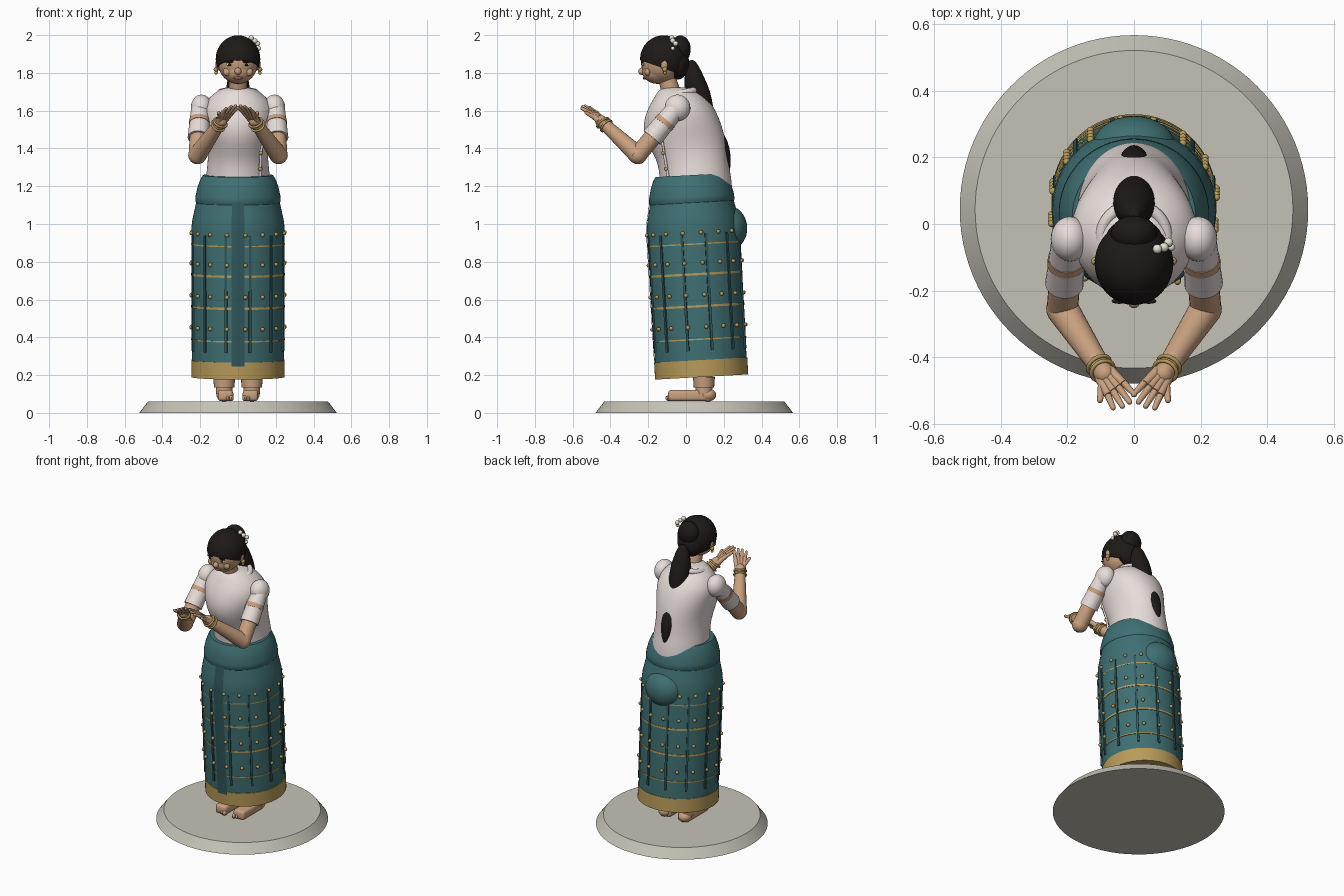
import bpy, bmesh
from math import sin, cos, pi, radians, sqrt
from mathutils import Matrix, Vector

if "Cube" in bpy.data.objects:
    bpy.data.objects.remove(bpy.data.objects["Cube"])


def material(name, r, g, b):
    m = bpy.data.materials.new(name)
    m.diffuse_color = (r, g, b, 1)
    m.use_nodes = True
    m.node_tree.nodes["Principled BSDF"].inputs["Base Color"].default_value = m.diffuse_color
    return m


TEAL = material("teal", .05, .16, .17)
DARK = material("dark_teal", .03, .095, .105)
GOLD = material("gold", .48, .33, .10)
WHITE = material("blouse", .80, .72, .70)
SKIN = material("skin", .58, .35, .21)
HAIR = material("hair", .013, .010, .009)
STONE = material("stone", .56, .54, .47)
PEARL = material("pearl", .8, .78, .65)
LIP = material("lip", .35, .12, .10)


def finish(name, bm, mat, world=Matrix(), angle=40):
    bmesh.ops.recalc_face_normals(bm, faces=bm.faces)
    me = bpy.data.meshes.new(name)
    bm.to_mesh(me)
    bm.free()
    ob = bpy.data.objects.new(name, me)
    bpy.context.collection.objects.link(ob)
    me.materials.append(mat)
    ob.matrix_world = world
    bpy.ops.object.select_all(action='DESELECT')
    ob.select_set(True)
    bpy.context.view_layer.objects.active = ob
    bpy.ops.object.shade_smooth_by_angle(angle=radians(angle))
    return ob


def loft(name, rings, mat, n=48, world=Matrix(), arc=None, subsurf=0):
    """Elliptical sections (y centre, z, x radius, y radius); arc limits the sweep."""
    bm = bmesh.new()
    a0, a1 = arc or (0, 2 * pi)
    count = n + 1 if arc else n
    rows = [[bm.verts.new((rx * cos(a0 + (a1 - a0) * i / n), y + ry * sin(a0 + (a1 - a0) * i / n), z))
             for i in range(count)] for y, z, rx, ry in rings]
    for lo, hi in zip(rows, rows[1:]):
        for i in range(n):
            j = (i + 1) % count
            bm.faces.new((lo[i], lo[j], hi[j], hi[i]))
    if not arc:
        bm.faces.new(rows[0])
        bm.faces.new(rows[-1])
    ob = finish(name, bm, mat, world)
    if subsurf:
        ob.modifiers.new("smooth", 'SUBSURF').levels = subsurf
        ob.modifiers["smooth"].render_levels = subsurf
    return ob


def balls(name, items, mat, world=Matrix(), seg=24, cut=None):
    """One object of ellipsoids given as (centre, radii); cut = (point, normal) keeps the normal side."""
    bm = bmesh.new()
    for c, r in items:
        r = (r,) * 3 if isinstance(r, (int, float)) else r
        bmesh.ops.create_uvsphere(bm, u_segments=seg, v_segments=max(6, seg * 2 // 3), radius=1,
                                  matrix=Matrix.Translation(c) @ Matrix.Diagonal((*r, 1)))
    if cut:
        bmesh.ops.bisect_plane(bm, geom=bm.verts[:] + bm.edges[:] + bm.faces[:], plane_co=cut[0],
                               plane_no=cut[1], clear_inner=True)
        bmesh.ops.holes_fill(bm, edges=[e for e in bm.edges if e.is_boundary])
    return finish(name, bm, mat, world)


def limbs(name, items, mat, seg=24):
    """One object of tapered cylinders given as (start, end, r0, r1)."""
    bm = bmesh.new()
    for p, q, r0, r1 in items:
        p, q = Vector(p), Vector(q)
        rot = (q - p).to_track_quat('Z', 'Y').to_matrix().to_4x4()
        bmesh.ops.create_cone(bm, cap_ends=True, segments=seg, radius1=r0, radius2=r1,
                              depth=(q - p).length, matrix=Matrix.Translation((p + q) / 2) @ rot)
    return finish(name, bm, mat)


def ring(name, c, axis, R, r, mat):
    bpy.ops.mesh.primitive_torus_add(major_radius=R, minor_radius=r, major_segments=40, minor_segments=12,
                                     location=c, rotation=Vector(axis).to_track_quat('Z', 'Y').to_euler())
    ob = bpy.context.object
    ob.name = name
    ob.data.materials.append(mat)
    bpy.ops.object.shade_smooth()


# Display base
loft("base", [(.044, 0, .523, .523), (.044, .06, .477, .477)], STONE, 96)

# Skirt, built upright and leaned slightly forward
LEAN = Matrix.Translation((0, .083, .19)) @ Matrix.Rotation(radians(3.2), 4, 'X')
loft("skirt", [(0, z, r, r) for r, z in ((.243, .02), (.244, .4), (.247, .78), (.244, .82), (.236, .86),
                                        (.225, .91), (.213, .96))], TEAL, 64, LEAN)
loft("waistband", [(0, z, r, r) for r, z in ((.215, .915), (.226, .93), (.225, .96), (.213, 1.01),
                                            (.198, 1.05), (.185, 1.07))], TEAL, 64, LEAN)
loft("hem", [(0, z, .247, .247) for z in (0, .09)], GOLD, 64, LEAN)
loft("front_panel", [(0, z, r, r) for r, z in ((.247, .07), (.249, .4), (.251, .78), (.248, .82),
                                              (.240, .86), (.230, .91), (.222, .955))],
     DARK, 6, LEAN, arc=(radians(262), radians(278)))
balls("skirt_back_fullness", [((0, .19, .78), (.125, .095, .115))], TEAL, LEAN, 32)
for z, h in ((.2, .007), (.375, .012), (.545, .012), (.705, .007)):
    loft("gold_band", [(0, z - h / 2, .2475, .2475), (0, z + h / 2, .2475, .2475)], GOLD, 64, LEAN)
bm = bmesh.new()
for k in range(12):
    m = Matrix.Rotation(radians(15 + 30 * k), 4, 'Z') @ Matrix.Translation((.246, 0, .45))
    bmesh.ops.create_cube(bm, size=1, matrix=m @ Matrix.Diagonal((.012, .013, .62, 1)))
finish("skirt_pleats", bm, DARK, LEAN)
balls("skirt_studs", [((.25 * cos(a), .25 * sin(a), z), .011) for z in (.265, .435, .605, .765)
                      for a in [2 * pi * (k + .4) / 16 for k in range(16)]], GOLD, LEAN, 12)

# Blouse
loft("blouse", [(.06, 1.16, .17, .185), (.055, 1.19, .172, .19), (.05, 1.25, .171, .19), (.035, 1.34, .158, .187),
                (0, 1.43, .163, .212), (-.02, 1.52, .185, .212), (-.025, 1.61, .195, .18),
                (-.03, 1.67, .155, .138), (-.045, 1.71, .1, .1), (-.05, 1.725, .06, .06)],
     WHITE, 32, subsurf=2)
ring("collar", (0, -.04, 1.69), (0, -.2, 1), .098, .018, WHITE)
PLACKET = [(.117, -.093, 1.24), (.121, -.117, 1.38), (.156, -.14, 1.54)]
limbs("placket", [(p, q, .007, .007) for p, q in zip(PLACKET, PLACKET[1:])], WHITE, 12)
balls("blouse_buttons", [((.118, -.105, 1.29), .011), ((.121, -.12, 1.375), .011),
                         ((.138, -.135, 1.46), .011)], GOLD, seg=12)

# Arms, hands, legs and ears on both sides
for side, s in (("left", 1), ("right", -1)):
    V = lambda x, y, z: Vector((s * x, y, z))
    sh, el, wr = V(.198, -.045, 1.62), V(.215, -.255, 1.365), V(.088, -.45, 1.545)
    at = lambda t: sh.lerp(el, t)
    balls(side + "_shoulder_puff", [(V(.193, -.045, 1.615), (.057, .068, .07))], WHITE)
    limbs(side + "_sleeve", [(at(.05), at(.64), .05, .058)], WHITE)
    limbs(side + "_sleeve_band", [(at(.28), at(.36), .0555, .0565)], SKIN)
    limbs(side + "_arm", [(at(.4), el, .047, .047), (el, wr, .049, .03)], SKIN)
    balls(side + "_elbow", [(el, .0485), (wr, .031)], SKIN)
    for k, t in enumerate((.86, .95)):
        ring(side + "_bracelet_%d" % k, el.lerp(wr, t), wr - el + V(0, 0, .08 * k), .036, .006, GOLD)
    # Cupped open hand
    d, w = V(-.07, -.095, .095).normalized(), V(.8, -.6, 0)
    limbs(side + "_palm", [(wr + w * o, wr + d * .075 + w * o * 1.5, .016, .013)
                           for o in (-.019, -.006, .006, .019)], SKIN, 12)
    fingers, tips = [], []
    for o, length in ((-.03, .058), (-.01, .07), (.01, .066), (.03, .05)):
        a = wr + d * .07 + w * o
        b = a + d * length + w * o * .25 + V(0, -.004, -.008)
        fingers.append((a, b, .011, .008))
        tips += [(a, .011), (b, .008)]
    a, b = wr + d * .025 + w * .025, wr + d * .07 + w * .058
    limbs(side + "_fingers", fingers + [(a, b, .012, .009)], SKIN, 12)
    balls(side + "_fingertips", tips + [(a, .012), (b, .009)], SKIN, seg=12)
    # Leg and foot
    limbs(side + "_leg", [(V(.073, .095, .1), V(.073, .095, .3), .043, .05),
                          (V(.073, .095, .135), V(.073, .095, .19), .054, .058)], SKIN)
    bm = bmesh.new()
    bmesh.ops.create_cube(bm, size=1, matrix=Matrix.Translation(V(.066, .02, .092))
                          @ Matrix.Diagonal((.082, .23, .06, 1)))
    bmesh.ops.bevel(bm, geom=bm.edges[:], offset=.018, segments=3, affect='EDGES', profile=.5)
    finish(side + "_foot", bm, SKIN)
    balls(side + "_toes", [(V(.035 + .019 * k, -.088 + .008 * k, .078), (.012, .022, .016)) for k in range(4)]
          + [(V(.073, .115, .095), (.042, .045, .035))], SKIN, seg=14)
    # Ear and earring
    balls(side + "_ear", [(V(.106, -.115, 1.845), (.014, .02, .03))], SKIN, seg=16)
    balls(side + "_earring", [(V(.116, -.112, 1.818), .013), (V(.116, -.112, 1.8), .009)], GOLD, seg=12)

# Neck and head
limbs("neck", [((0, -.07, 1.67), (0, -.11, 1.8), .05, .046)], SKIN)
balls("head", [((0, -.13, 1.855), (.106, .108, .112)), ((0, -.15, 1.81), (.083, .083, .068))], SKIN, seg=32)


def face(x, z):
    y = -.13 - .108 * sqrt(max(0, 1 - (x / .106) ** 2 - ((z - 1.855) / .112) ** 2))
    return min(y, -.15 - .083 * sqrt(max(0, 1 - (x / .083) ** 2 - ((z - 1.81) / .068) ** 2)))


balls("eyes", [((x, face(x, 1.845), 1.845), (.017, .006, .009)) for x in (-.045, .045)], PEARL, seg=16)
balls("irises", [((x, face(x, 1.845) - .004, 1.844), (.008, .005, .008)) for x in (-.045, .045)], HAIR, seg=12)
balls("lashes", [((x, face(x, 1.858) - .004, 1.858), (.023, .008, .005)) for x in (-.045, .045)], HAIR, seg=12)
balls("nose", [((0, face(0, 1.81), 1.808), (.018, .02, .02))], SKIN, seg=16)
balls("cheeks", [((x, face(x, 1.805) + .008, 1.805), (.024, .016, .022)) for x in (-.056, .056)], SKIN, seg=16)
balls("lips", [((0, face(0, 1.773), 1.773), (.024, .008, .008))], LIP, seg=16)

# Hair: cap, bun, ponytail and pearls
balls("hair_cap", [((0, -.118, 1.872), (.118, .125, .127))], HAIR, seg=40,
      cut=((0, -.245, 1.868), (0, .33, .94)))
balls("hair_bun", [((0, -.03, 1.925), (.07, .055, .073)), ((0, -.045, 1.85), (.085, .062, .085))], HAIR, seg=28)
loft("ponytail", [(.03, 1.87, .012, .012), (.035, 1.84, .035, .032), (.043, 1.78, .055, .052),
                  (.06, 1.70, .066, .072), (.083, 1.62, .06, .06), (.112, 1.53, .055, .055),
                  (.170, 1.44, .05, .056), (.190, 1.36, .044, .048), (.207, 1.30, .028, .03),
                  (.22, 1.27, .006, .008)], HAIR, 24, subsurf=1)
balls("hair_pearls", [((.07, -.075, 1.985), .014), ((.09, -.07, 1.97), .014), ((.104, -.055, 1.955), .014),
                      ((.112, -.07, 1.93), .011)], PEARL, seg=16)
